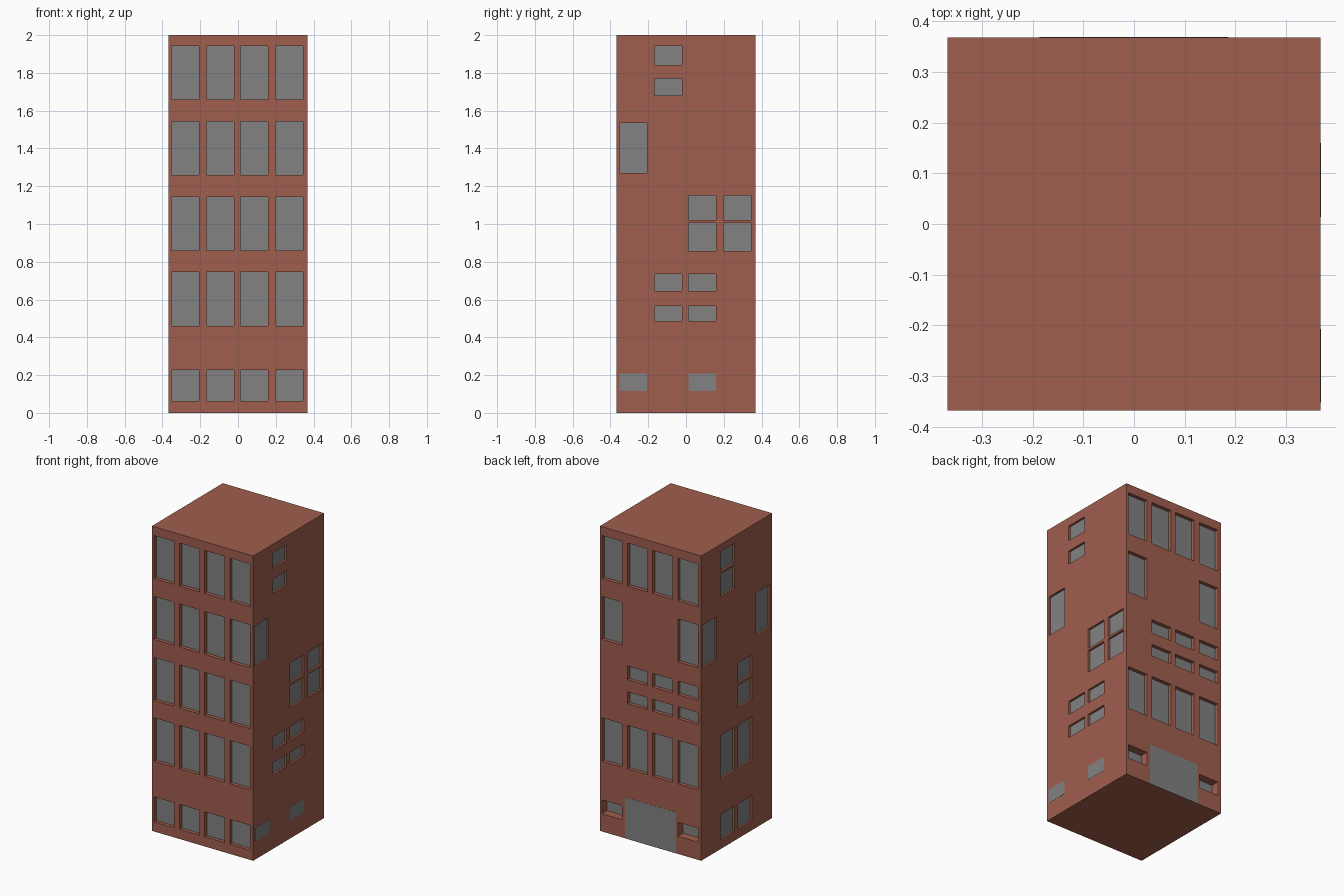
import bpy, bmesh
from mathutils import Matrix
from math import pi

if "Cube" in bpy.data.objects:
    bpy.data.objects.remove(bpy.data.objects["Cube"])

H = 0.368          # half width of the tower
COLS = [(-0.352, -0.207), (-0.167, -0.021), (0.014, 0.16), (0.199, 0.343)]


def material(name, rgb):
    m = bpy.data.materials.new(name)
    m.diffuse_color = (*rgb, 1)
    m.use_nodes = True
    m.node_tree.nodes["Principled BSDF"].inputs["Base Color"].default_value = m.diffuse_color
    return m


brick = material("brick", (0.352, 0.114, 0.076))
glass = material("grey_glass", (0.223, 0.223, 0.223))

# Window styles per storey: (bottom, top) spans
TALL = {1: [(1.66, 1.942)], 2: [(1.26, 1.542)], 3: [(0.86, 1.142)],
        4: [(0.46, 0.745)], 5: [(0.063, 0.227)]}


def split(storey):          # two nearly touching panes
    z = 2.002 - 0.4 * (storey - 1)
    return [(z - 0.345, z - 0.197), (z - 0.182, z - 0.05)]


def slots(storey):          # two low, separate panes
    z = 2.335 - 0.4 * storey
    return [(z - 0.248, z - 0.169), (z - 0.09, z)]


def row(cols, spans, depth):
    return [(*COLS[c], lo, hi, depth) for c in cols for lo, hi in spans]


LOW = [(0.116, 0.208)]
D, S = 0.025, 0.015         # recess depth of the main faces and of the sides
sides = {
    "front": [w for s in TALL for w in row(range(4), TALL[s], D)],
    "right": row([1], [(1.68, 1.77), (1.842, 1.942)], S)
             + row([0], [(1.27, 1.535)], S)
             + row([2, 3], split(3), S) + row([1, 2], slots(4), S)
             + row([0, 2], LOW, 0),
    "back": row(range(4), TALL[1], D) + row([0, 3], TALL[2], D)
            + row([1, 2, 3], slots(3), D) + row(range(4), TALL[4], D)
            + row([0, 3], LOW, 0.055),
    "left": row([1], split(1), S) + row([0, 3], TALL[2], S)
            + row([2], split(3), S) + row([1, 2], TALL[4], S)
            + row([1, 2], TALL[5], S),
}


def add_box(bm, x0, x1, y0, y1, z0, z1, rot=0.0):
    mat = (Matrix.Rotation(rot, 4, 'Z')
           @ Matrix.Translation(((x0 + x1) / 2, (y0 + y1) / 2, (z0 + z1) / 2))
           @ Matrix.Diagonal((x1 - x0, y1 - y0, z1 - z0, 1)))
    bmesh.ops.create_cube(bm, size=1, matrix=mat)


def make_object(name, bm, mat):
    me = bpy.data.meshes.new(name)
    bm.to_mesh(me)
    bm.free()
    me.materials.append(mat)
    ob = bpy.data.objects.new(name, me)
    bpy.context.collection.objects.link(ob)
    return ob


# Brick tower
bm = bmesh.new()
add_box(bm, -H, H, -H, H, 0, 2)
tower = make_object("brick_tower", bm, brick)

# Recess cutters and panes, laid out on the front and turned to each side
cut = bmesh.new()
for i, (side, windows) in enumerate(sides.items()):
    panes = bmesh.new()
    for u0, u1, z0, z1, d in windows:
        if d:
            add_box(cut, u0, u1, -H - 0.05, -H + d, z0, z1, i * pi / 2)
        add_box(panes, u0, u1, -H + d - 0.001, -H + d + 0.002, z0, z1, i * pi / 2)
    make_object(side + "_windows", panes, glass)

# Flush back door
bm = bmesh.new()
add_box(bm, -0.186, 0.186, -H - 0.001, -H + 0.002, 0, 0.27, pi)
make_object("back_door", bm, glass)

# Cut the recesses
cutter = make_object("recess_cutter", cut, brick)
cutter.hide_render = True
mod = tower.modifiers.new("recesses", 'BOOLEAN')
mod.operation = 'DIFFERENCE'
mod.solver = 'EXACT'
mod.object = cutter
bpy.context.view_layer.objects.active = tower
bpy.ops.object.modifier_apply(modifier=mod.name)
bpy.data.objects.remove(cutter)
